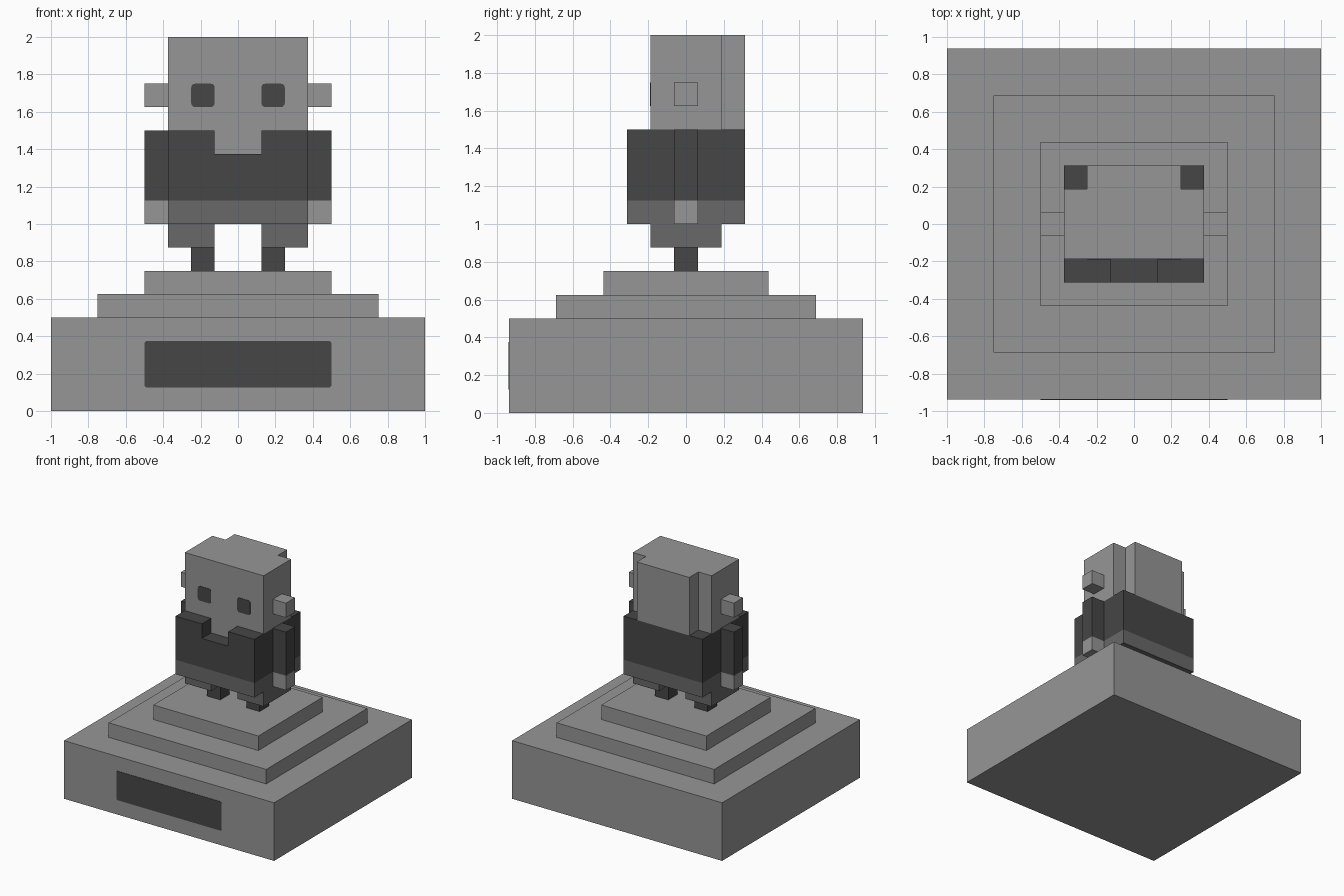
import bpy, bmesh, math
from mathutils import Vector

if "Cube" in bpy.data.objects:
    bpy.data.objects.remove(bpy.data.objects["Cube"], do_unlink=True)

U = 0.125  # one block


def material(name, value):
    m = bpy.data.materials.new(name)
    colour = (value, value, value, 1)
    m.diffuse_color = colour
    m.use_nodes = True
    bsdf = m.node_tree.nodes["Principled BSDF"]
    bsdf.inputs["Base Color"].default_value = colour
    bsdf.inputs["Roughness"].default_value = 0.9
    return m


STONE = material("light stone grey", 0.305)
MID = material("medium grey", 0.138)
DARK = material("dark grey", 0.061)


def prism(name, outline, axis, lo, hi, mat):
    """Extrude an outline along y (points are x, z) or z (points are x, y)."""
    bm = bmesh.new()
    place = (lambda a, b: (a, lo, b)) if axis == "y" else (lambda a, b: (a, b, lo))
    face = bm.faces.new([bm.verts.new(place(a, b)) for a, b in outline])
    ext = bmesh.ops.extrude_face_region(bm, geom=[face], use_keep_orig=True)
    moved = [g for g in ext["geom"] if isinstance(g, bmesh.types.BMVert)]
    step = Vector((0, hi - lo, 0)) if axis == "y" else Vector((0, 0, hi - lo))
    bmesh.ops.translate(bm, verts=moved, vec=step)
    bmesh.ops.recalc_face_normals(bm, faces=bm.faces)
    mesh = bpy.data.meshes.new(name)
    bm.to_mesh(mesh)
    bm.free()
    mesh.materials.append(mat)
    obj = bpy.data.objects.new(name, mesh)
    bpy.context.collection.objects.link(obj)
    return obj


def box(name, x, y, z, mat):
    outline = [(x[0], y[0]), (x[1], y[0]), (x[1], y[1]), (x[0], y[1])]
    return prism(name, outline, "z", z[0], z[1], mat)


def plate(name, x, z, front, radius, mat):
    """Thin round-cornered panel lying on a front face."""
    pts = []
    corners = [(x[1], z[1], -1, -1), (x[0], z[1], 1, -1),
               (x[0], z[0], 1, 1), (x[1], z[0], -1, 1)]
    for i, (cx, cz, sx, sz) in enumerate(corners):
        for k in range(4):
            a = math.radians(90 * i + 30 * k)
            pts.append((cx + radius * (sx + math.cos(a)),
                        cz + radius * (sz + math.sin(a))))
    return prism(name, pts, "y", front - 0.003, front + 0.003, mat)


# Stepped pedestal with plaque
tiers = [("pedestal_base", 8, 7.5, 0, 4), ("pedestal_middle_step", 6, 5.5, 4, 5),
         ("pedestal_top_step", 4, 3.5, 5, 6)]
for name, hx, hy, z0, z1 in tiers:
    box(name, (-hx * U, hx * U), (-hy * U, hy * U), (z0 * U, z1 * U), STONE)
plate("plaque", (-4 * U, 4 * U), (U, 3 * U), -7.5 * U, 0.015, DARK)

# Hips and shirt, with a notched collar at the front
box("hips", (-3 * U, 3 * U), (-2.5 * U, 2.5 * U), (8 * U, 9 * U), MID)
box("shirt_body", (-3 * U, 3 * U), (-0.17, 2.5 * U), (9 * U, 12 * U), DARK)
collar = [(-3, 9), (3, 9), (3, 12), (1, 12), (1, 11), (-1, 11), (-1, 12), (-3, 12)]
prism("shirt_front", [(a * U, b * U) for a, b in collar], "y", -2.5 * U, -0.17, DARK)
box("neck", (-U, U), (-1.5 * U, 0), (11 * U, 12 * U), STONE)

# Head, narrower at the back
head = [(-3, -1.5), (3, -1.5), (3, 1.5), (2, 1.5), (2, 2.5), (-2, 2.5), (-2, 1.5), (-3, 1.5)]
prism("head", [(a * U, b * U) for a, b in head], "z", 12 * U, 16 * U, STONE)

# Paired parts
DEPTH = (-0.5 * U, 0.5 * U)
for side, s in (("left", 1), ("right", -1)):
    def span(a, b):
        return tuple(sorted((s * a * U, s * b * U)))
    box(side + "_foot", span(1, 2), DEPTH, (6 * U, 7 * U), DARK)
    box(side + "_leg", span(1, 3), (-1.5 * U, 1.5 * U), (7 * U, 8 * U), MID)
    box(side + "_hand", span(3, 4), DEPTH, (8 * U, 9 * U), STONE)
    box(side + "_sleeve", span(3, 4), DEPTH, (9 * U, 12 * U), DARK)
    box(side + "_ear", span(3, 4), DEPTH, (13 * U, 14 * U), STONE)
    plate(side + "_eye", span(1, 2), (13 * U, 14 * U), -1.5 * U, 0.02, DARK)
